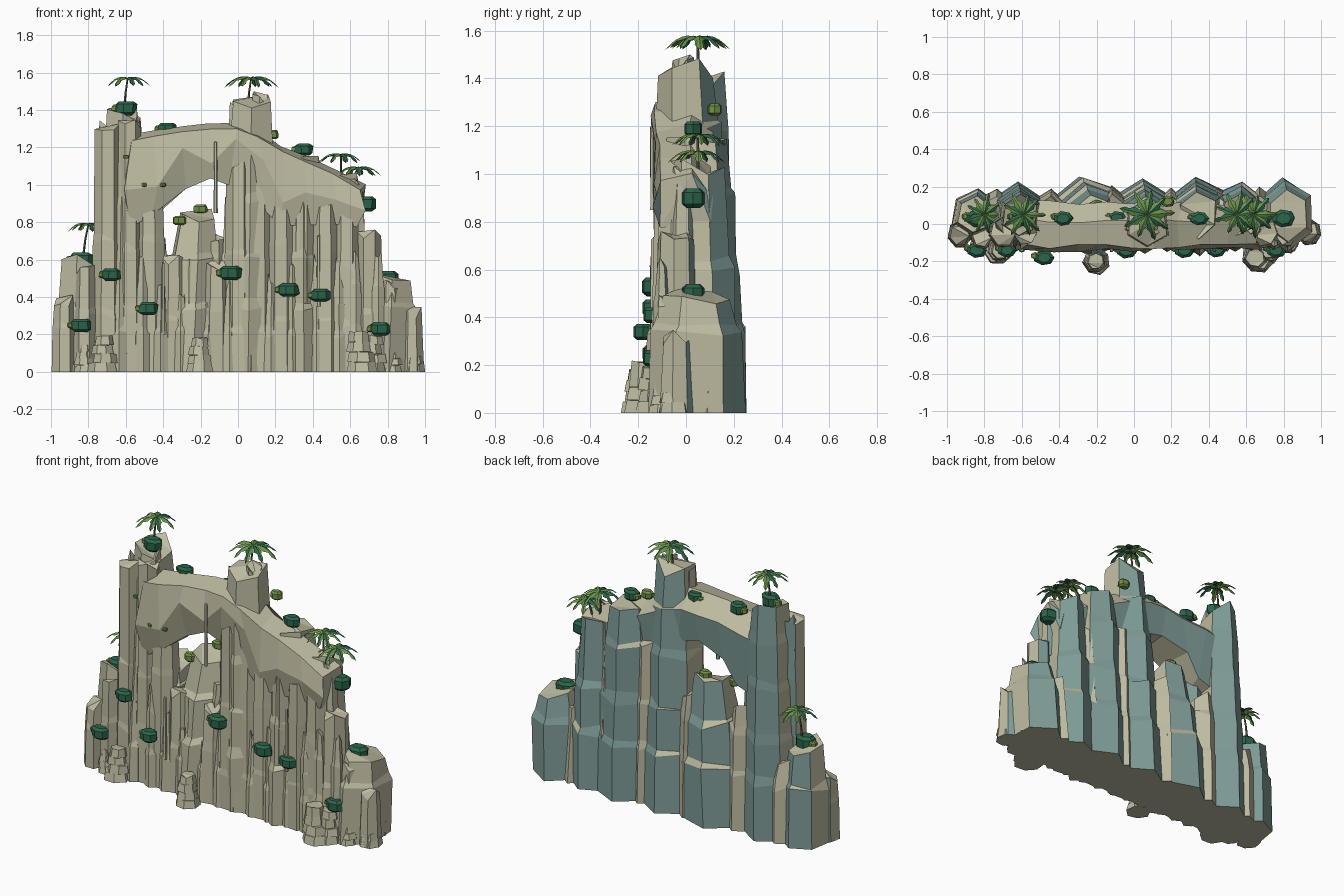
import bpy, bmesh, random
from math import sin, cos, pi, tau
from mathutils import Vector

random.seed(7)
if "Cube" in bpy.data.objects:
    bpy.data.objects.remove(bpy.data.objects["Cube"])


def material(name, red, green, blue):
    made = bpy.data.materials.new(name)
    made.use_nodes = True
    colour = (red, green, blue, 1)
    made.diffuse_color = colour
    made.node_tree.nodes["Principled BSDF"].inputs["Base Color"].default_value = colour
    return made


sandstone = material("sandstone", 0.52, 0.5, 0.36)
slate = material("slate teal", 0.21, 0.33, 0.31)
dark_leaf = material("dark leaf", 0.025, 0.13, 0.07)
palm_leaf = material("palm leaf", 0.14, 0.3, 0.07)
moss = material("moss", 0.17, 0.28, 0.06)
bark = material("bark", 0.12, 0.11, 0.08)


def jitter(amount):
    return random.uniform(-amount, amount)


def finish(name, bm, materials):
    mesh = bpy.data.meshes.new(name)
    bm.to_mesh(mesh)
    bm.free()
    for entry in materials:
        mesh.materials.append(entry)
    bpy.context.collection.objects.link(bpy.data.objects.new(name, mesh))


def loft(name, rings, *materials):
    """Skin closed rings of points and cap both ends."""
    bm = bmesh.new()
    loops = [[bm.verts.new(point) for point in ring] for ring in rings]
    for lower, upper in zip(loops, loops[1:]):
        for i in range(len(lower)):
            bm.faces.new((lower[i - 1], lower[i], upper[i], upper[i - 1]))
    caps = [bm.faces.new(loops[0]), bm.faces.new(loops[-1])]
    bmesh.ops.triangulate(bm, faces=caps)
    bmesh.ops.recalc_face_normals(bm, faces=bm.faces[:])
    # Rock facing the back is slate; sides, ledges and fronts are sandstone
    if slate in materials:
        for face in bm.faces:
            face.normal_update()
            face.material_index = int(face.normal.y > 0.45 and face.normal.z < 0.45)
    finish(name, bm, materials)


def pillar(name, x, y, width, depth, top, base=0.0, taper=0.7, lean=0.0, tilt=0.0, sides=6,
           ledges=(), ragged=0.04, paint=(sandstone, slate)):
    """Rock column that steps inward at each ledge and ends in a ragged crown."""
    cuts = [height for height in ledges if base < height < top - 0.1]
    drop = (1 - taper) / (len(cuts) + 1)
    scale = 1.0
    levels = [(base, scale, 0)]
    for height in cuts:
        levels.append((height, scale - drop / 4, 0.025))
        scale -= drop
        levels.append((height + 0.04, scale, 0.025))
    levels.append((top, taper, ragged))
    radial = [random.uniform(0.9, 1.05) for side in range(sides)]
    turn = pi / 2 + jitter(0.15)
    rings = []
    for z, scale, rough in levels:
        ring = []
        for i, radius in enumerate(radial):
            angle = turn + tau * i / sides
            reach = radius * scale * (1 + jitter(0.03))
            ring.append((x + lean * z / top + width * reach * cos(angle),
                         y + tilt * z / top + depth * reach * sin(angle), z + jitter(rough)))
        rings.append(ring)
    loft(name, rings, *paint)


# Large buttresses that form the back of the cliff
strata = (0.34, 0.6, 0.92, 1.2)
buttresses = (
    dict(name="outer_right_buttress", x=-0.85, width=0.14, depth=0.15, top=0.58),
    dict(name="right_tower", x=-0.63, width=0.16, depth=0.18, top=1.38, taper=0.62, lean=0.02),
    dict(name="window_pillar", x=-0.27, width=0.19, depth=0.22, top=0.85, taper=0.5, lean=0.05),
    dict(name="main_tower", x=0.05, width=0.2, depth=0.2, top=1.45, taper=0.58, lean=0.02, tilt=-0.05),
    dict(name="left_buttress", x=0.34, width=0.18, depth=0.21, top=1.13, taper=0.6),
    dict(name="shoulder_buttress", x=0.56, width=0.16, depth=0.19, top=1.02, taper=0.6),
    dict(name="outer_left_buttress", x=0.8, width=0.16, depth=0.2, top=0.5, lean=0.02),
)
for spec in buttresses:
    pillar(y=0.05, ledges=strata, ragged=0.05, **spec)

# Plain sandstone columns in the gaps between neighbouring buttresses
for first, second in zip(buttresses, buttresses[1:]):
    pillar("back_filler", (first["x"] + second["x"]) / 2, 0.05, 0.1, 0.15,
           min(first["top"], second["top"]) * 0.85, ledges=strata, paint=(sandstone,))


def wall_height(x):
    """Height of the front wall from the model's right to its left."""
    if x < -0.88:
        return 0.42
    if x < -0.74:
        return 0.58
    if x < -0.55:
        return 1.3
    if x < -0.4:
        return 0.9
    if x < -0.08:
        return 0.6
    if x < 0.72:
        return 1.15 - max(0, x - 0.15) * 0.75
    return 0.5 if x < 0.9 else 0.33


# Broad columns along the front wall, with pointed spires between them
count = 17
step = 1.86 / (count - 1)
for k in range(count):
    x = step * k - 0.93
    height = wall_height(x)
    end = abs(x) > 0.72
    pillar("front_column", x, jitter(0.012) - 0.05, 0.065 if end else 0.085, 0.08 if end else 0.095,
           height + jitter(0.04), taper=0.82, sides=7, ledges=(random.uniform(0.2, 0.35), random.uniform(0.55, 0.75)))
    if not end:
        pillar("front_spire", x + step / 2 + jitter(0.02), -0.1, 0.05, 0.05,
               min(height, 0.75) * random.uniform(0.6, 0.95), taper=0.4, ledges=(0.2, 0.45))

# Thin hanging slivers
for x, low in ((-0.4, 0.2), (-0.12, 0.85), (0.43, 0.35)):
    pillar("stone_sliver", x, -0.14, 0.012, 0.012, low + 0.38, base=low, sides=5, ragged=0.01)

# Rock bridge: arched top and an arched underside over the window
sections = []
spans = 9
for k in range(spans + 1):
    x = -0.58 + 1.24 * k / spans
    crest = 1.32 - 0.45 * (x + 0.2) ** 2 + jitter(0.025)
    under = max(0.78, 1.03 - 2.2 * (x + 0.15) ** 2) + jitter(0.01)
    profile = ((-0.11, under), (-0.14, (crest + under) / 2 + jitter(0.09)), (-0.12, crest - 0.03),
               (0.02, crest), (0.11, crest - 0.1), (0.09, under + 0.02))
    sections.append([(x + jitter(0.03), y + jitter(0.016), z) for y, z in profile])
loft("rock_bridge", sections, sandstone, slate)

# Crags around the tower tops
for x, top in ((-0.7, 1.3), (-0.58, 1.36), (0, 1.42), (0.06, 1.36), (0.12, 1.46), (0.63, 1)):
    pillar("crag", x, -0.01, 0.06, 0.06, top, base=top - 0.35, taper=0.75, ragged=0.05)


def boulder_stack(x, y, radius):
    """Shrinking slabs of rounded rock."""
    layers = 4
    tall = radius * 0.6
    for k in range(layers):
        size = radius * (1 - k / 9)
        low = tall * k
        pillar("boulder_layer", x + jitter(0.01), y, size, size, low + tall, base=low,
               taper=0.86, sides=7, ragged=0.006)


# Boulders at the foot of both ends and below the window
boulder_stack(-0.2, -0.2, 0.075)
for side in (-1, 1):
    for x, y, radius in ((0.93, -0.05, 0.07), (0.82, -0.1, 0.06), (0.72, -0.14, 0.08), (0.88, 0.1, 0.07)):
        boulder_stack(side * x, y, radius)
boulder_stack(0.65, -0.18, 0.09)


def bush(name, x, y, z, size, leaf):
    """Chunky faceted shrub."""
    sides = 7
    rings = []
    for scale, lift in ((0.6, -0.65), (1, -0.4), (1, 0.35), (0.65, 0.6)):
        rings.append([(x + size * scale * cos(tau * i / sides) * random.uniform(0.85, 1.1),
                       y + size * scale * sin(tau * i / sides) * 0.75,
                       z + size * lift) for i in range(sides)])
    loft(name, rings, leaf)


def shrub(x, y, z):
    """Dark bush with a small mossy companion."""
    size = random.uniform(0.05, 0.065)
    bush("bush", x, y, z, size, dark_leaf)
    bush("moss_clump", x - size * 0.8, y + 0.01, z, size / 2, moss)


# Shrubs on the crest, then on the front wall
for x, z in ((-0.6, 1.41), (-0.38, 1.3), (-0.09, 1.29), (0.35, 1.19), (0.68, 0.9), (-0.84, 0.6), (0.8, 0.5)):
    shrub(x, 0.03, z)
for x, z in ((-0.68, 0.52), (-0.84, 0.25), (-0.04, 0.53), (0.27, 0.44), (0.44, 0.41), (0.76, 0.23)):
    shrub(x, -0.14, z)
shrub(-0.48, -0.18, 0.34)
for x, y, z in ((-0.31, -0.02, 0.81), (-0.2, 0.1, 0.87), (0.18, 0.12, 1.27)):
    bush("moss_clump", x, y, z, 0.04, moss)

# Small leaf tufts on the front wall
for x, z in ((-0.6, 1.15), (-0.5, 1), (-0.4, 1)):
    bush("leaf_tuft", x, -0.14, z, 0.016, palm_leaf)


def fronds(name, centre, length, count):
    """Radial crown of drooping, notched leaves; one half of most leaves is darker."""
    bm = bmesh.new()
    widths = (0.03, 0.17, 0.11, 0.17, 0.08, 0.1, 0)
    for k in range(count):
        angle = tau * k / count + jitter(0.15)
        outward = Vector((cos(angle), sin(angle), 0))
        across = Vector((-sin(angle), cos(angle), 0))
        size = length * random.uniform(0.9, 1.1)
        rows = []
        for i, width in enumerate(widths):
            t = i / (len(widths) - 1)
            spine = centre + outward * size * t
            spine.z += size * (0.45 * t - 0.8 * t * t)
            sag = Vector((0, 0, width * size / 2))
            edge = across * width * size
            rows.append([bm.verts.new(point) for point in (spine + edge - sag, spine, spine - edge - sag)])
        for inner, outer in zip(rows, rows[1:]):
            for half in (0, 1):
                face = bm.faces.new((inner[half], outer[half], outer[half + 1], inner[half + 1]))
                face.material_index = half if k % 3 else 0
    bmesh.ops.remove_doubles(bm, verts=bm.verts[:], dist=0.0001)
    finish(name, bm, (palm_leaf, dark_leaf))


def palm(x, low, high, lean=0.02, size=0.12):
    """Thin bending trunk with a crown of fronds."""
    y, steps, sides = 0.05, 4, 5
    rings = []
    for k in range(steps):
        t = k / (steps - 1)
        radius = 0.008 - 0.003 * t
        rings.append([(x + lean * t * t + radius * cos(tau * i / sides), y + radius * sin(tau * i / sides),
                       low + (high - low) * t) for i in range(sides)])
    loft("palm_trunk", rings, bark)
    fronds("palm_crown", Vector((x + lean, y, high)), size, 9)


# Palms on the towers, the shoulder and the outer right ledge
palm(x=-0.61, low=1.35, high=1.57)
palm(x=0.05, low=1.35, high=1.57, size=0.14)
palm(x=0.55, low=0.95, high=1.16, lean=0)
palm(x=0.6, low=0.95, high=1.09, lean=0.04)
palm(x=-0.83, low=0.55, high=0.79, lean=0.03, size=0.11)
